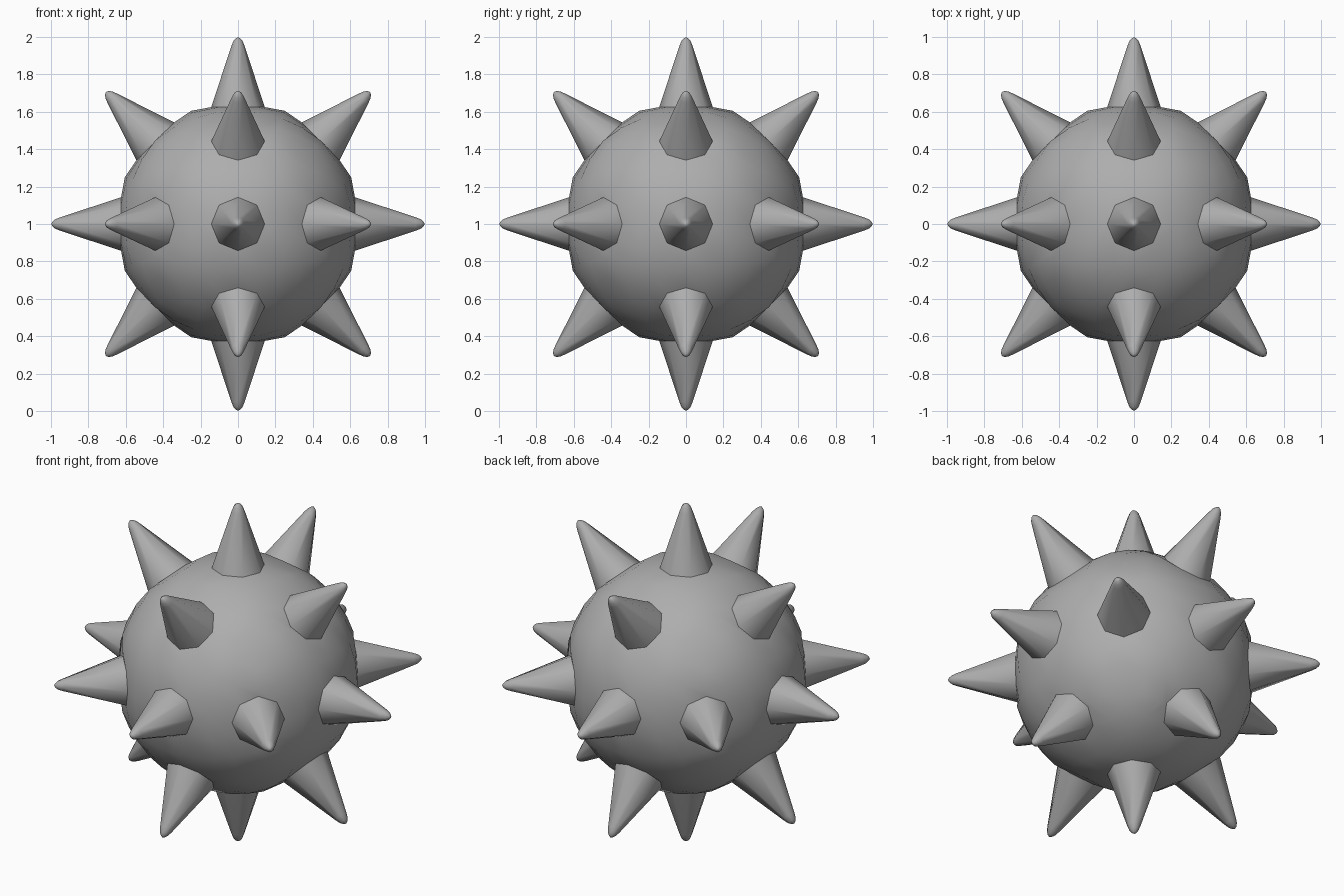
import bpy, bmesh, math
from mathutils import Vector
from itertools import product

if "Cube" in bpy.data.objects:
    bpy.data.objects.remove(bpy.data.objects["Cube"])

R = 0.655                      # ball radius
BASE = (0.143, 0.625)          # spike base: radius, distance from centre
PROFILE = [(0.036, 0.950), (0.025, 0.978), (0.012, 0.993)]
TIP = 0.999

bm = bmesh.new()

# Ball: cube grid wrapped onto a sphere with even angular spacing
bmesh.ops.create_cube(bm, size=2)
bmesh.ops.subdivide_edges(bm, edges=bm.edges[:], cuts=7, use_grid_fill=True)
for v in bm.verts:
    v.co = Vector([math.tan(c * math.pi / 4) for c in v.co]).normalized() * R


def add_spike(d):
    """Replace the 2x2 face patch around direction d by an eight-sided spike."""
    axis = Vector(d).normalized()
    u = Vector((0, 0, 0))
    u[d.index(0)] = 1
    w = axis.cross(u)
    centre = min(bm.verts, key=lambda v: (v.co - axis * R).length)
    patch = {v for f in centre.link_faces for v in f.verts} - {centre}
    bm.verts.remove(centre)

    def point(i, r, h):
        a = i * math.pi / 4
        return axis * h + (u * math.cos(a) + w * math.sin(a)) * r

    # Round the opening into a regular octagon
    ring = [None] * 8
    for v in patch:
        a = math.atan2(v.co.dot(w), v.co.dot(u))
        ring[round(a / (math.pi / 4)) % 8] = v
    for i, v in enumerate(ring):
        v.co = point(i, *BASE)
    # Tapered sides and rounded tip
    for r, h in PROFILE:
        new = [bm.verts.new(point(i, r, h)) for i in range(8)]
        for i in range(8):
            j = (i + 1) % 8
            bm.faces.new((ring[i], ring[j], new[j], new[i]))
        ring = new
    tip = bm.verts.new(axis * TIP)
    for i in range(8):
        bm.faces.new((ring[i], ring[(i + 1) % 8], tip))


# Spikes along the six axes and the twelve in-between diagonals
for d in product((-1, 0, 1), repeat=3):
    if d.count(0) in (1, 2):
        add_spike(d)

bmesh.ops.recalc_face_normals(bm, faces=bm.faces[:])
mesh = bpy.data.meshes.new("spiked_ball")
bm.to_mesh(mesh)
bm.free()

# Dark iron colour
iron = bpy.data.materials.new("dark_iron")
iron.diffuse_color = (0.42, 0.42, 0.42, 1)
iron.use_nodes = True
iron.node_tree.nodes["Principled BSDF"].inputs["Base Color"].default_value = iron.diffuse_color
mesh.materials.append(iron)

ball = bpy.data.objects.new("spiked_ball", mesh)
ball.location = (0, 0, 1)
bpy.context.collection.objects.link(ball)
bpy.context.view_layer.objects.active = ball
ball.select_set(True)
bpy.ops.object.shade_smooth_by_angle(angle=math.radians(48))
